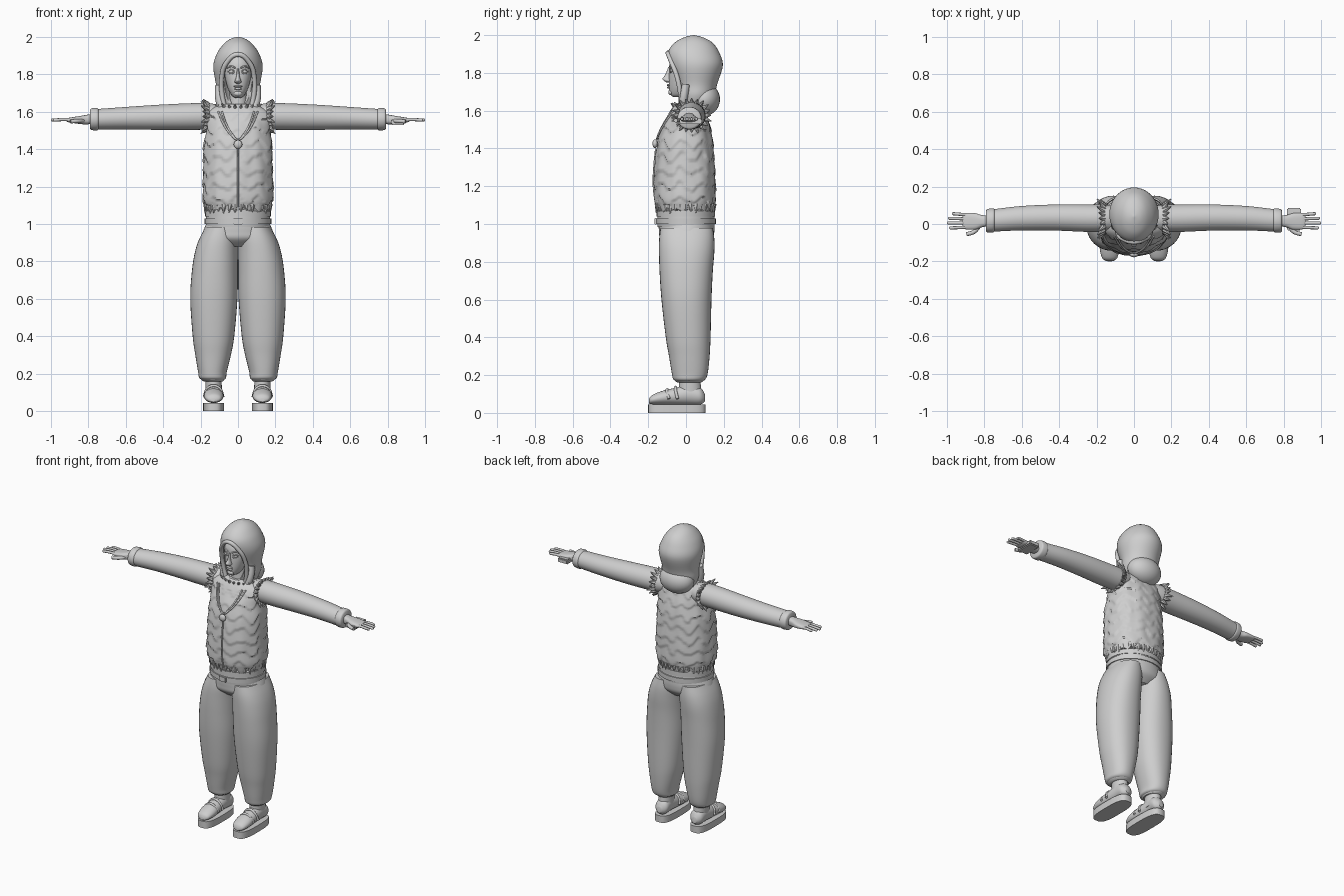
import bpy, bmesh, math, random
from mathutils import Vector, Matrix, noise

random.seed(4)
if "Cube" in bpy.data.objects:
    bpy.data.objects.remove(bpy.data.objects["Cube"])

GREY = (0.62, 0.62, 0.62, 1)
mat = bpy.data.materials.new("light grey")
mat.use_nodes = True
mat.diffuse_color = GREY
mat.node_tree.nodes["Principled BSDF"].inputs["Base Color"].default_value = GREY


def finish(obj, mirror=False):
    """Link, shade and optionally mirror a part across x = 0."""
    if not obj.users_collection:
        bpy.context.scene.collection.objects.link(obj)
    obj.data.materials.clear()
    obj.data.materials.append(mat)
    bpy.ops.object.select_all(action='DESELECT')
    obj.select_set(True)
    bpy.context.view_layer.objects.active = obj
    if obj.type == 'CURVE':
        bpy.ops.object.convert(target='MESH')
        obj = bpy.context.view_layer.objects.active
    bpy.ops.object.shade_smooth_by_angle(angle=math.radians(40))
    if mirror:
        obj.modifiers.new("mirror", 'MIRROR').use_mirror_merge = False
    return obj


def from_bmesh(name, bm, mirror=False):
    bmesh.ops.recalc_face_normals(bm, faces=bm.faces)
    mesh = bpy.data.meshes.new(name)
    bm.to_mesh(mesh)
    bm.free()
    return finish(bpy.data.objects.new(name, mesh), mirror)


def hermite(rows, i, u):
    p = [Vector(rows[min(max(i + k, 0), len(rows) - 1)]) for k in (-1, 0, 1, 2)]
    a, b = (p[2] - p[0]) / 2, (p[3] - p[1]) / 2
    return (p[1] * (1 + 2 * u) * (1 - u) ** 2 + p[2] * u * u * (3 - 2 * u)
            + a * u * (1 - u) ** 2 + b * u * u * (u - 1))


def loft(name, axis, rows, mirror=False, seg=36, sub=5, power=1.0, shape=None):
    """Skin oval rings; each row is position, then low/high on the other two axes."""
    path = [hermite(rows, i, k / sub) for i in range(len(rows) - 1) for k in range(sub)]
    path.append(Vector(rows[-1]))
    others = [k for k in range(3) if k != axis]
    bm = bmesh.new()
    rings = []
    for r in path:
        ring = []
        for j in range(seg):
            co = Vector((0, 0, 0))
            co[axis] = r[0]
            ang = 2 * math.pi * j / seg
            for n, v in enumerate((math.cos(ang), math.sin(ang))):
                lo, hi = r[1 + 2 * n], r[2 + 2 * n]
                co[others[n]] = (lo + hi) / 2 + (hi - lo) / 2 * math.copysign(abs(v) ** power, v)
            ring.append(bm.verts.new(shape(co) if shape else co))
        rings.append(ring)
    for a, b in zip(rings, rings[1:]):
        for j in range(seg):
            k = (j + 1) % seg
            bm.faces.new((a[j], a[k], b[k], b[j]))
    bm.faces.new(rings[0])
    bm.faces.new(rings[-1])
    return from_bmesh(name, bm, mirror)


def tube(name, points, radius, mirror=False, closed=False):
    curve = bpy.data.curves.new(name, 'CURVE')
    curve.dimensions = '3D'
    curve.bevel_depth, curve.bevel_resolution = radius, 3
    curve.resolution_u, curve.use_fill_caps = 6, True
    sp = curve.splines.new('BEZIER')
    sp.bezier_points.add(len(points) - 1)
    sp.use_cyclic_u = closed
    for bp, p in zip(sp.bezier_points, points):
        bp.co = p
        bp.handle_left_type = bp.handle_right_type = 'AUTO'
    return finish(bpy.data.objects.new(name, curve), mirror)


def ball(name, centre, radii, mirror=False):
    bm = bmesh.new()
    m = Matrix.Translation(centre) @ Matrix.Diagonal((*radii, 1))
    bmesh.ops.create_uvsphere(bm, u_segments=28, v_segments=18, radius=1, matrix=m)
    return from_bmesh(name, bm, mirror)


def box(name, centre, size, mirror=False):
    bm = bmesh.new()
    bmesh.ops.create_cube(bm, size=1, matrix=Matrix.Translation(centre) @ Matrix.Diagonal((*size, 1)))
    bmesh.ops.bevel(bm, geom=bm.edges[:], offset=min(size) * 0.2, segments=2, affect='EDGES')
    return from_bmesh(name, bm, mirror)


def tufts(name, items, mirror=False):
    """Pointed fur locks, each given as root, direction, length and width."""
    bm = bmesh.new()
    for root, d, length, width in items:
        d = Vector(d).normalized()
        m = (Matrix.Translation(Vector(root) + d * length * 0.4)
             @ d.to_track_quat('Z', 'Y').to_matrix().to_4x4())
        bmesh.ops.create_cone(bm, cap_ends=True, segments=7, radius1=width,
                              radius2=width * 0.15, depth=length, matrix=m)
    return from_bmesh(name, bm, mirror)


# Fur vest with overlapping rows and a ragged hem
VEST = [(1.08, -.172, .172, -.150, .145), (1.13, -.186, .186, -.166, .155),
        (1.22, -.186, .186, -.168, .156), (1.32, -.184, .184, -.164, .152),
        (1.42, -.182, .182, -.153, .145), (1.5, -.172, .172, -.132, .132),
        (1.57, -.178, .178, -.098, .112), (1.61, -.155, .155, -.075, .1),
        (1.64, -.09, .09, -.05, .08)]


def fur(co):
    ang = math.atan2(co.y, co.x)
    n = noise.noise(Vector((co.x * 22, co.y * 22, co.z * 9)))
    row = (co.z / 0.075 + 0.35 * n + 0.25 * math.sin(ang * 9)) % 1
    grow = 1 + 0.045 * (0.5 - row) + 0.03 * n
    hem = 0.02 * n + 0.008 * math.sin(ang * 17) if co.z < 1.1 else 0
    return Vector((co.x * grow, co.y * grow, co.z + hem))


def chest(x, z, out=0.006):
    """Point on the front of the vest."""
    for a, b in zip(VEST, VEST[1:]):
        if a[0] <= z <= b[0]:
            r = Vector(a).lerp(Vector(b), (z - a[0]) / (b[0] - a[0]))
    mid, depth = (r[3] + r[4]) / 2, (r[4] - r[3]) / 2
    return (x, mid - depth * math.sqrt(max(0, 1 - (x / r[2]) ** 2)) - out, z)


loft("fur_vest", 2, VEST, seg=110, sub=9, power=0.9, shape=fur)
armhole = []
for i in range(20):
    a = 2 * math.pi * i / 20
    d = Vector((random.uniform(0.5, 1.1), math.cos(a), math.sin(a)))
    armhole.append(((.165, .03 + .077 * math.cos(a), 1.575 + .066 * math.sin(a)), d,
                    random.uniform(.03, .055), .016))
tufts("armhole_fur", armhole, mirror=True)
collar = []
for i in range(22):
    a = 2 * math.pi * i / 22
    collar.append(((.1 * math.cos(a), .02 + .075 * math.sin(a), 1.615),
                   (math.cos(a), math.sin(a), 0.9), random.uniform(.03, .05), .016))
tufts("collar_fur", collar)
hem = []
for i in range(34):
    a = 2 * math.pi * i / 34
    hem.append(((.168 * math.cos(a), -.002 + .148 * math.sin(a), 1.10),
                (.2 * math.cos(a), .2 * math.sin(a), -1), random.uniform(.03, .05), .018))
tufts("hem_fur", hem)

# Front seam, cord and pendant
tube("front_seam", [chest(0, z, .004) for z in (1.09, 1.2, 1.3, 1.4)], .005)
for name, spread in (("outer_cord", 1.0), ("inner_cord", .82)):
    half = [(.105, 1.60), (.075, 1.53), (.035, 1.475)]
    pts = [(x * spread, z) for x, z in half] + [(0, 1.45)]
    pts += [(-x * spread, z) for x, z in reversed(half)]
    tube(name, [chest(x, z, .009) for x, z in pts], .005)
ball("pendant", chest(0, 1.425, .012), (.023, .014, .023))

# Waistband, belt and buckle
loft("waistband", 2, [(.985, -.172, .172, -.150, .150), (1.02, -.172, .172, -.152, .152),
                      (1.09, -.168, .168, -.150, .145)], seg=48)
loft("belt", 2, [(1.0, -.178, .178, -.158, .158), (1.03, -.178, .178, -.158, .158)], seg=48, sub=1)
loft("upper_band", 2, [(1.04, -.175, .175, -.155, .153), (1.07, -.175, .175, -.155, .153)], seg=48, sub=1)
box("buckle", (0, -.16, 1.015), (.05, .014, .034))

# Baggy trousers
loft("trouser_seat", 2, [(.88, -.10, .10, -.09, .10), (.92, -.19, .19, -.135, .14),
                         (.96, -.186, .186, -.143, .15), (1.0, -.17, .17, -.145, .15)], seg=48)
loft("trouser_legs", 2, [(.165, .085, .175, -.035, .075), (.175, .065, .205, -.065, .1),
                         (.21, .06, .213, -.075, .115), (.3, .038, .228, -.09, .125),
                         (.4, .02, .242, -.107, .13), (.6, .003, .255, -.13, .135),
                         (.75, .001, .246, -.14, .142), (.85, .0, .23, -.143, .15),
                         (.92, .0, .207, -.142, .15), (.98, .01, .175, -.135, .142)],
     mirror=True, power=.9)
loft("trouser_cuffs", 2, [(.16, .08, .185, -.045, .08), (.172, .072, .198, -.06, .095),
                          (.185, .08, .19, -.05, .09)], mirror=True)

# Shoes on thick soles
loft("ankles", 2, [(.08, .085, .172, -.04, .085), (.18, .088, .175, -.035, .075)], mirror=True)
loft("shoes", 1, [(-.197, .115, .145, .05, .07), (-.182, .09, .17, .046, .092),
                  (-.13, .078, .182, .044, .115), (-.06, .082, .178, .044, .132),
                  (.02, .085, .175, .044, .15), (.075, .085, .172, .044, .135),
                  (.1, .112, .148, .06, .1)], mirror=True)
loft("soles", 2, [(0, .074, .186, -.2, .103), (.045, .074, .186, -.2, .103)],
     mirror=True, sub=1, power=.65)
for n, (y, z) in enumerate([(-.1, .123), (-.055, .136)]):
    tube("shoe_strap_%d" % (n + 1), [(.08, y + .01, .075), (.095, y, z - .018), (.13, y, z),
                                     (.165, y, z - .018), (.181, y + .01, .075)], .008, mirror=True)

# Sleeves with cuffs
loft("sleeves", 0, [(.09, -.03, .09, 1.53, 1.63), (.15, -.04, .102, 1.507, 1.645),
                    (.25, -.042, .104, 1.503, 1.645), (.42, -.035, .104, 1.503, 1.637),
                    (.6, -.034, .096, 1.505, 1.625), (.74, -.04, .08, 1.505, 1.615),
                    (.78, -.04, .076, 1.508, 1.612)], mirror=True)
loft("sleeve_cuffs", 0, [(.745, -.04, .079, 1.505, 1.614), (.755, -.046, .083, 1.5, 1.62),
                         (.782, -.045, .08, 1.502, 1.618), (.79, -.038, .073, 1.51, 1.61)], mirror=True)

# Hands
loft("palms", 0, [(.77, -.01, .045, 1.535, 1.59), (.815, -.018, .048, 1.532, 1.582),
                  (.85, -.03, .058, 1.535, 1.576), (.9, -.028, .058, 1.542, 1.568),
                  (.915, -.02, .05, 1.547, 1.563)], mirror=True, power=.75)
for name, y, tip, bend in (("little_fingers", .049, .965, .006), ("ring_fingers", .027, .985, .003),
                           ("middle_fingers", .005, .992, 0), ("index_fingers", -.017, .98, -.004)):
    tube(name, [(.89, y, 1.556), (.93, y + bend / 2, 1.558), (tip, y + bend, 1.555)], .0085, mirror=True)
    ball(name + "_tips", (tip, y + bend, 1.555), (.008, .008, .008), mirror=True)
tube("thumbs", [(.825, -.01, 1.55), (.855, -.042, 1.55), (.895, -.055, 1.548)], .011, mirror=True)
box("left_hand_plate", (.855, .025, 1.545), (.075, .12, .03))

# Hood with an opening for the face
hood = loft("hood", 2, [(1.62, -.095, .095, -.03, .12), (1.68, -.116, .116, -.045, .15),
                        (1.74, -.117, .117, -.055, .165), (1.84, -.132, .132, -.09, .195),
                        (1.91, -.113, .113, -.095, .175), (1.96, -.078, .078, -.06, .14),
                        (1.988, -.042, .042, -.01, .09), (2.0, -.003, .003, .037, .043)], seg=48)
cutter = ball("opening_cutter", (0, -.09, 1.755), (.083, .125, .15))
cut = hood.modifiers.new("opening", 'BOOLEAN')
cut.operation, cut.object, cut.solver = 'DIFFERENCE', cutter, 'EXACT'
bpy.context.view_layer.objects.active = hood
bpy.ops.object.modifier_apply(modifier=cut.name)
bpy.data.objects.remove(cutter)
side = [(.068, -.025, 1.61), (.085, -.03, 1.69), (.087, -.048, 1.78), (.062, -.078, 1.86)]
tube("hood_rim", side + [(0, -.096, 1.905)] + [(-x, y, z) for x, y, z in reversed(side)], .013)
ball("hood_folds", (0, .095, 1.66), (.115, .085, .088))
tube("hood_flaps", [(.1, 0, 1.74), (.1, -.012, 1.67), (.085, -.02, 1.615)], .022, mirror=True)

# Head and face
loft("neck", 2, [(1.58, -.055, .055, -.04, .07), (1.72, -.045, .045, -.03, .06)])
loft("face", 2, [(1.672, -.012, .012, -.065, -.02), (1.685, -.032, .032, -.083, .02),
                 (1.72, -.052, .052, -.09, .04), (1.77, -.066, .066, -.091, .05),
                 (1.815, -.071, .071, -.088, .05), (1.86, -.068, .068, -.084, .05),
                 (1.91, -.04, .04, -.06, .03)])
loft("nose", 2, [(1.748, -.006, .006, -.1, -.07), (1.758, -.018, .018, -.117, -.07),
                 (1.77, -.015, .015, -.124, -.07), (1.79, -.009, .009, -.11, -.07),
                 (1.83, -.006, .006, -.094, -.07)], seg=20)
ball("eyes", (.034, -.071, 1.814), (.016, .013, .012), mirror=True)
for name, lift in (("upper_eyelids", .011), ("lower_eyelids", -.011)):
    tube(name, [(.015, -.083, 1.813), (.034, -.084, 1.814 + lift), (.054, -.066, 1.813)], .003, mirror=True)
tube("eyebrows", [(.014, -.087, 1.834), (.036, -.08, 1.842), (.058, -.06, 1.834)], .0045, mirror=True)
ball("upper_lip", (0, -.091, 1.735), (.024, .01, .006))
ball("lower_lip", (0, -.09, 1.723), (.02, .01, .007))
ball("chin", (0, -.08, 1.697), (.022, .014, .015))
